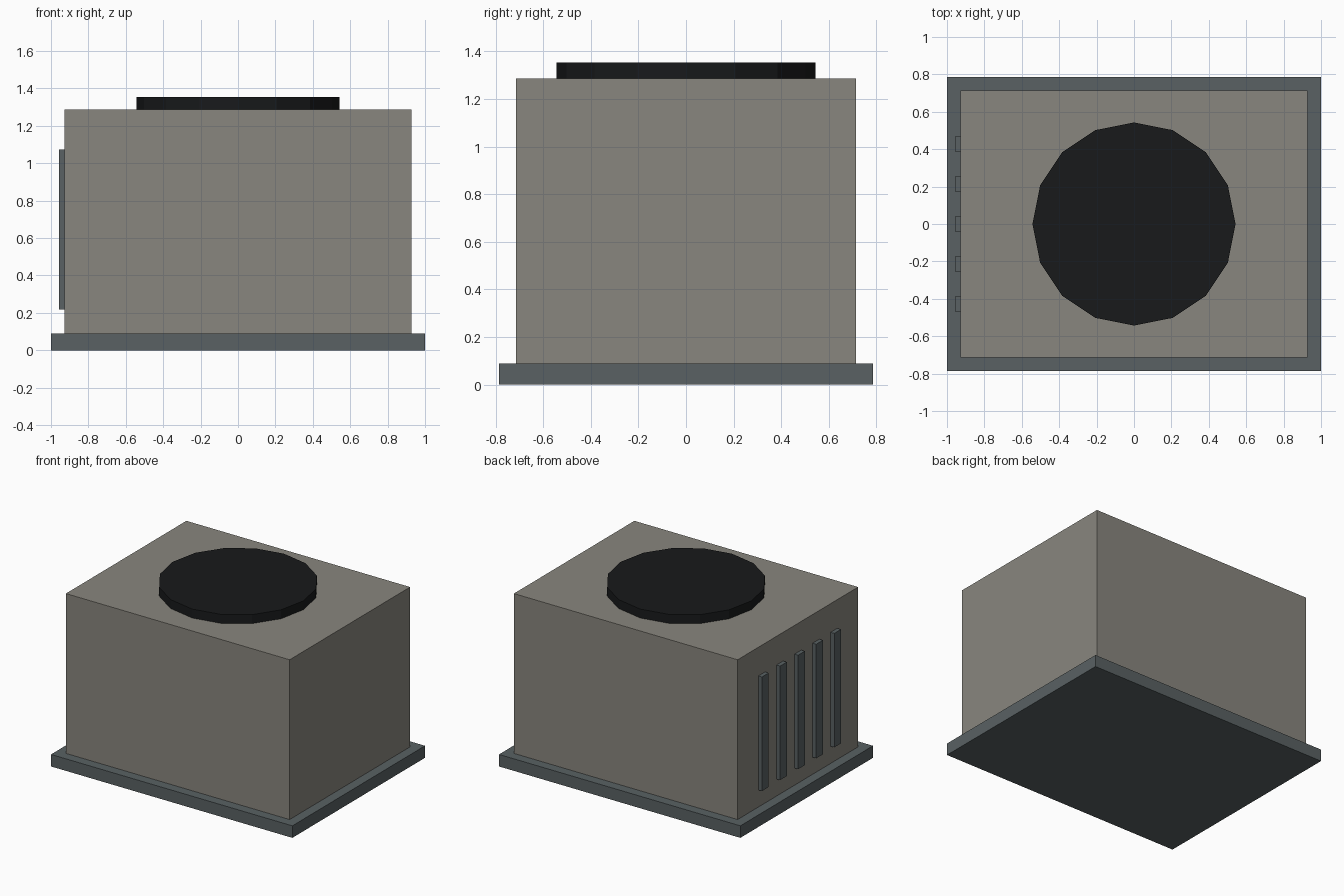
import bpy

if "Cube" in bpy.data.objects:
    bpy.data.objects.remove(bpy.data.objects["Cube"])


def material(name, rgb):
    m = bpy.data.materials.new(name)
    m.diffuse_color = (*rgb, 1)
    m.use_nodes = True
    m.node_tree.nodes["Principled BSDF"].inputs["Base Color"].default_value = m.diffuse_color
    return m


def box(name, lo, hi, mat):
    center = [(a + b) / 2 for a, b in zip(lo, hi)]
    bpy.ops.mesh.primitive_cube_add(size=1, location=center)
    ob = bpy.context.object
    ob.name = name
    ob.scale = [b - a for a, b in zip(lo, hi)]
    bpy.ops.object.transform_apply(location=False, rotation=False, scale=True)
    ob.data.materials.append(mat)
    return ob


casing = material("casing_beige", (0.25, 0.24, 0.21))
trim = material("trim_grey", (0.10, 0.12, 0.125))
dark = material("fan_black", (0.009, 0.01, 0.011))

# Base plinth and main housing
box("base_plinth", (-1, -0.785, 0), (1, 0.785, 0.09), trim)
box("housing", (-0.927, -0.713, 0), (0.927, 0.713, 1.287), casing)

# Sixteen-sided fan cover on the roof
bpy.ops.mesh.primitive_cylinder_add(vertices=16, radius=0.543, depth=0.067,
                                    location=(0, 0, 1.3205), rotation=(0, 0, 0))
fan = bpy.context.object
fan.name = "fan_cover"
fan.data.materials.append(dark)

# Row of vertical vent slats on the left side
for i in range(5):
    y = (i - 2) * 0.214
    box(f"vent_slat_{i + 1}", (-0.957, y - 0.04, 0.218), (-0.925, y + 0.04, 1.072), trim)
